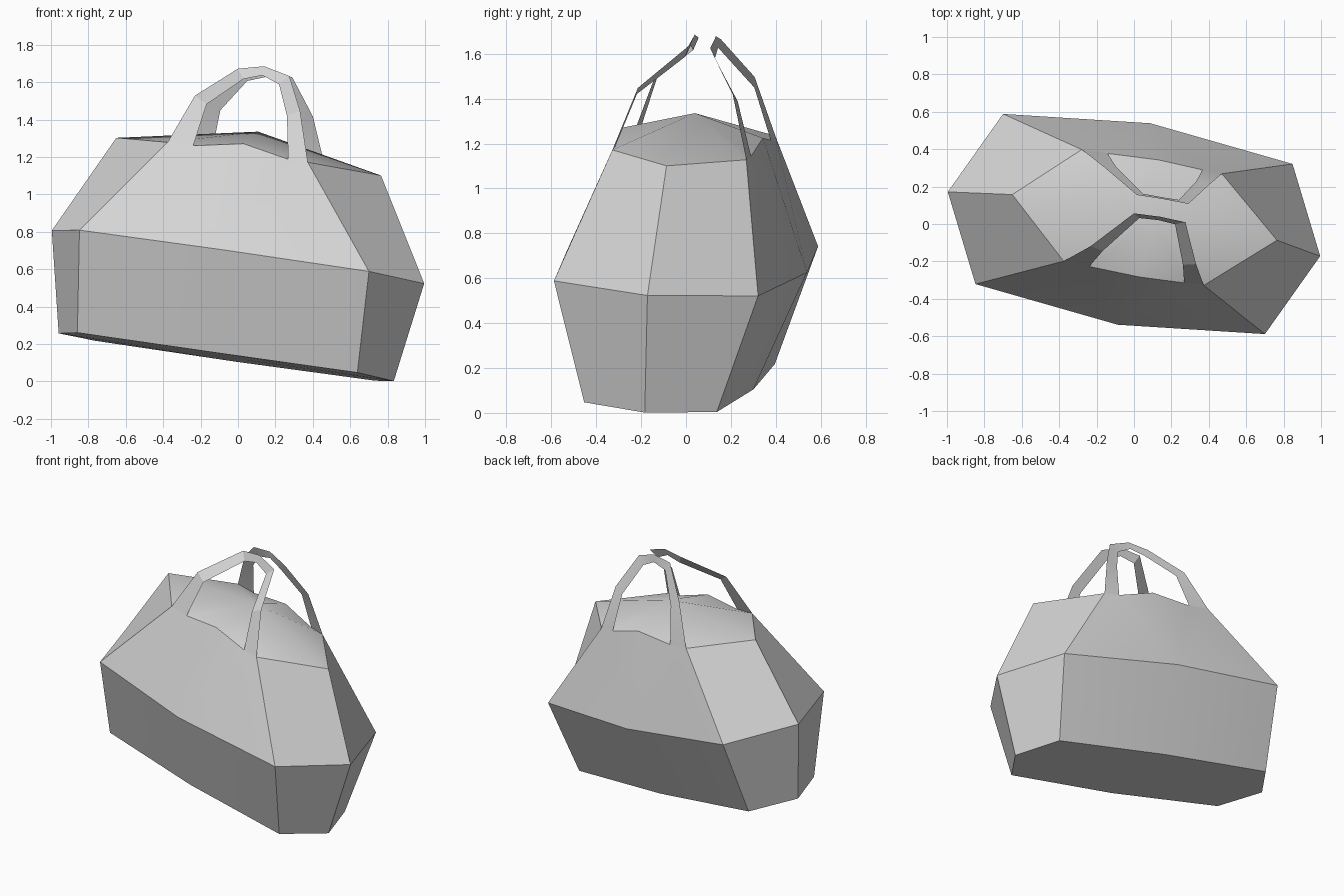
import bpy, bmesh
from mathutils import Vector

if "Cube" in bpy.data.objects:
    bpy.data.objects.remove(bpy.data.objects["Cube"])

# Tilted frame of the bag: long axis, depth axis, up axis
UP = Vector((0.151, 0.049, 1)).normalized()
DEPTH = UP.cross(Vector((0.985, -0.17, -0.14))).normalized()
LONG = DEPTH.cross(UP)
ORIGIN = Vector((0, 0, 0.665))

# One quarter of the bag: x, y, z and a small lean (dx, dy) of that level
P = {
    # floor
    "floor": (0, 0, -0.54, 0.018, 0),
    "floor_end": (0.918, 0, -0.54, 0.018, 0),
    "floor_corner": (0.767, 0.30, -0.537, 0.018, 0),
    "floor_side": (0, 0.335, -0.54, 0.018, 0),
    # widest ring
    "mid_end": (1.02, 0, 0, 0, 0),
    "mid_corner": (0.793, 0.462, 0, 0, 0),
    "mid_side": (0, 0.547, 0, 0, 0),
    # top ring and dome
    "top_end": (0.725, 0, 0.54, -0.025, 0.005),
    "outer": (0.384, 0.303, 0.54, -0.035, 0.003),
    "inner": (0.26, 0.307, 0.541, -0.018, 0.002),
    "top_side": (0, 0.318, 0.589, -0.008, 0),
    "dome": (0, 0, 0.68, 0.005, 0.008),
    # handle
    "shoulder_out": (0.288, 0.215, 0.812, -0.037, 0),
    "shoulder_in": (0.22, 0.228, 0.775, -0.033, 0),
    "tip_out": (0.141, 0.05, 0.997, -0.009, 0.033),
    "tip_in": (0.098, 0.066, 0.945, -0.012, 0.033),
    "peak_out": (0, 0.048, 1.03, -0.012, 0.035),
    "peak_in": (0, 0.062, 0.98, -0.012, 0.033),
}

BODY = [
    ("floor", "floor_side", "floor_corner", "floor_end"),
    ("floor_end", "floor_corner", "mid_corner", "mid_end"),
    ("floor_corner", "floor_side", "mid_side", "mid_corner"),
    ("mid_end", "mid_corner", "outer", "top_end"),
    ("mid_corner", "mid_side", "inner", "outer"),
    ("mid_side", "top_side", "inner"),
    ("top_end", "outer", "dome"),
    ("outer", "inner", "dome"),
    ("inner", "top_side", "dome"),
]
HANDLE = [
    ("outer", "inner", "shoulder_in", "shoulder_out"),
    ("shoulder_out", "shoulder_in", "tip_in", "tip_out"),
    ("tip_out", "tip_in", "peak_in", "peak_out"),
]

fabric = bpy.data.materials.new("grey fabric")
fabric.diffuse_color = (0.66, 0.66, 0.66, 1)
fabric.use_nodes = True
fabric.node_tree.nodes["Principled BSDF"].inputs["Base Color"].default_value = fabric.diffuse_color


def place(name, sx, sy):
    x, y, z, dx, dy = P[name]
    return ORIGIN + LONG * (x * sx + dx) + DEPTH * (y * sy + dy) + UP * z


def build(name, faces, sides):
    """Mirror the quarter to both ends and to the given sides."""
    bm = bmesh.new()
    for sx in (1, -1):
        for sy in sides:
            for f in faces:
                pts = [place(n, sx, sy) for n in f]
                if sx * sy < 0:
                    pts.reverse()
                bm.faces.new([bm.verts.new(p) for p in pts])
    bmesh.ops.remove_doubles(bm, verts=bm.verts, dist=0.0005)
    if len(sides) == 2:
        bmesh.ops.recalc_face_normals(bm, faces=bm.faces)
    me = bpy.data.meshes.new(name)
    bm.to_mesh(me)
    bm.free()
    me.materials.append(fabric)
    ob = bpy.data.objects.new(name, me)
    bpy.context.collection.objects.link(ob)
    bpy.ops.object.select_all(action='DESELECT')
    ob.select_set(True)
    bpy.context.view_layer.objects.active = ob
    bpy.ops.object.shade_smooth_by_angle(angle=0.45)
    return ob


# Bag body, then one flat strap loop on each side
build("bag_body", BODY, (1, -1))
build("front_handle", HANDLE, (-1,))
build("back_handle", HANDLE, (1,))
